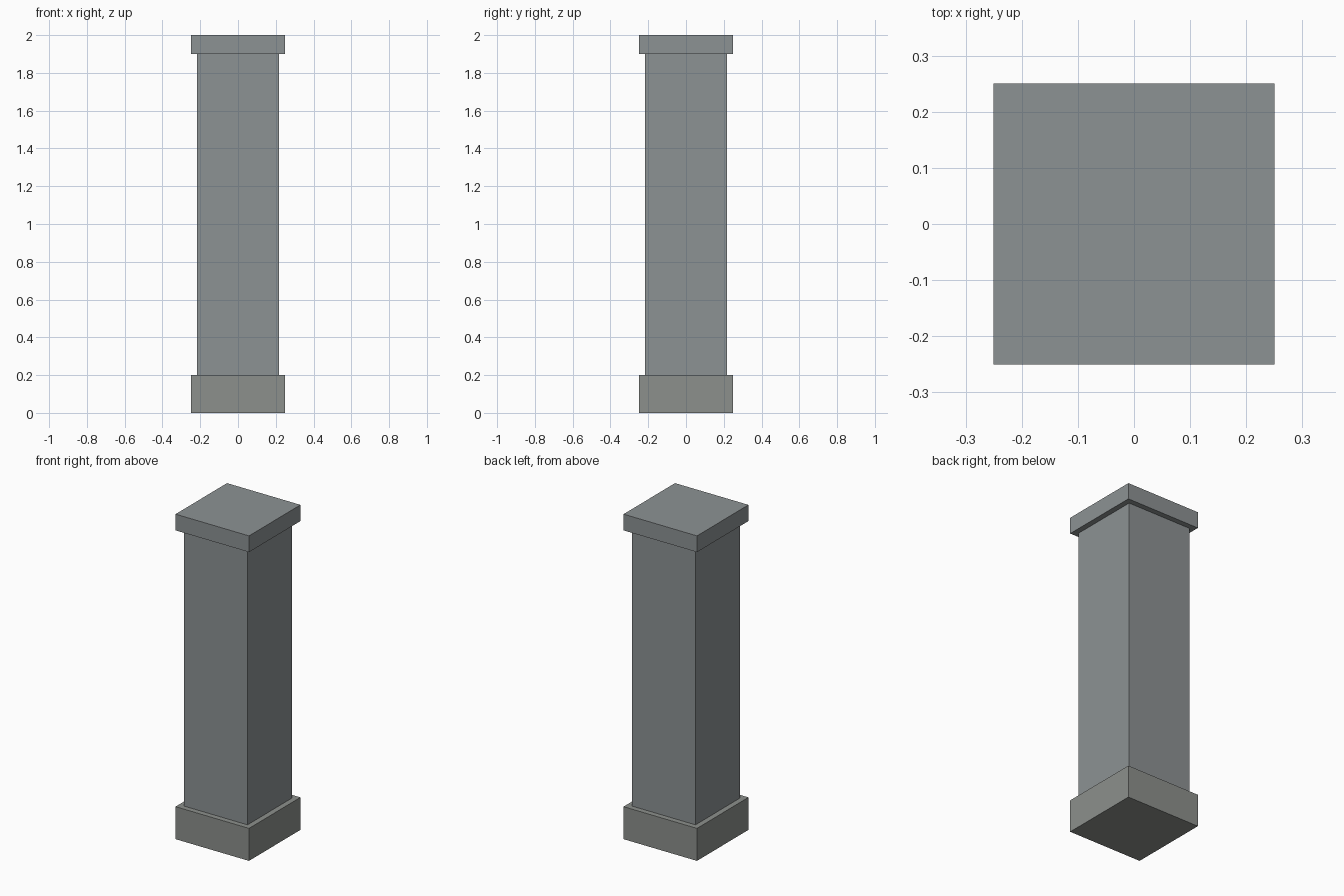
import bpy

if "Cube" in bpy.data.objects:
    bpy.data.objects.remove(bpy.data.objects["Cube"])


def make_material(name, color):
    mat = bpy.data.materials.new(name)
    mat.diffuse_color = color
    mat.use_nodes = True
    mat.node_tree.nodes["Principled BSDF"].inputs["Base Color"].default_value = mat.diffuse_color
    return mat


def square_block(name, width, z0, z1, mat):
    bpy.ops.mesh.primitive_cube_add(size=1, location=(0, 0, (z0 + z1) / 2))
    obj = bpy.context.object
    obj.name = name
    obj.scale = (width, width, z1 - z0)
    bpy.ops.object.transform_apply(location=False, rotation=False, scale=True)
    obj.data.materials.append(mat)
    return obj


slate = make_material("slate_grey", (0.265, 0.288, 0.295, 1))
stone = make_material("stone_grey", (0.265, 0.278, 0.262, 1))

# Plinth, shaft and cap stacked upwards
square_block("base_plinth", 0.50, 0.0, 0.20, stone)
square_block("pillar_shaft", 0.433, 0.20, 1.90, slate)
square_block("top_cap", 0.50, 1.90, 2.0, slate)
